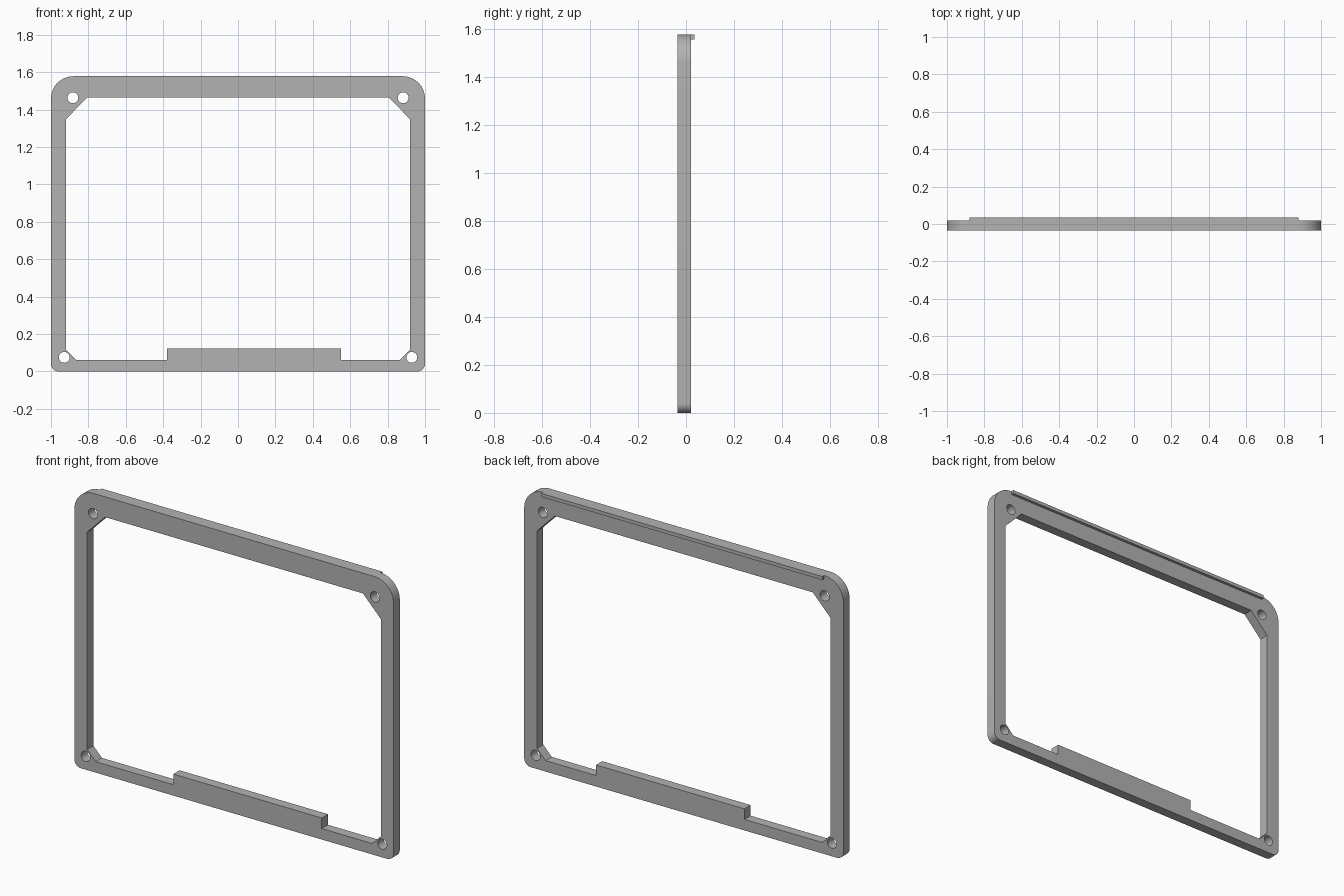
import bpy, bmesh
from math import sin, cos, pi
from mathutils import Matrix

if "Cube" in bpy.data.objects:
    bpy.data.objects.remove(bpy.data.objects["Cube"])

W, H = 1.0, 1.578            # half width, height
FRONT, BACK, LIP_BACK = -0.036, 0.02, 0.036

grey = bpy.data.materials.new("plain grey")
grey.use_nodes = True
colour = (0.45, 0.45, 0.45, 1)
grey.diffuse_color = colour
grey.node_tree.nodes["Principled BSDF"].inputs["Base Color"].default_value = colour


def arc(cx, cz, r, start, sweep, steps):
    return [(cx + r * cos(start + sweep * i / steps),
             cz + r * sin(start + sweep * i / steps)) for i in range(steps + 1)]


def circle(cx, cz, r):
    return arc(cx, cz, r, 0, 2 * pi, 32)[:-1]


def plate(name, loops, y0, y1):
    """Extrude closed x-z outlines (first outer, then openings) from y0 to y1."""
    curve = bpy.data.curves.new(name + " outline", "CURVE")
    curve.dimensions = "2D"
    curve.fill_mode = "BOTH"
    curve.extrude = (y1 - y0) / 2
    for pts in loops:
        spline = curve.splines.new("POLY")
        spline.points.add(len(pts) - 1)
        for p, (x, z) in zip(spline.points, pts):
            p.co = (x, z, 0, 1)
        spline.use_cyclic_u = True
    helper = bpy.data.objects.new(name + " helper", curve)
    bpy.context.collection.objects.link(helper)
    deps = bpy.context.evaluated_depsgraph_get()
    mesh = bpy.data.meshes.new_from_object(helper.evaluated_get(deps))
    bpy.data.objects.remove(helper)

    # Stand the plate upright and weld caps to walls
    mesh.transform(Matrix.Translation((0, (y0 + y1) / 2, 0)) @ Matrix.Rotation(pi / 2, 4, "X"))
    bm = bmesh.new()
    bm.from_mesh(mesh)
    bmesh.ops.remove_doubles(bm, verts=bm.verts, dist=1e-5)
    bmesh.ops.recalc_face_normals(bm, faces=bm.faces)
    bm.to_mesh(mesh)
    bm.free()
    mesh.name = name
    mesh.materials.clear()
    mesh.materials.append(grey)
    obj = bpy.data.objects.new(name, mesh)
    bpy.context.collection.objects.link(obj)
    bpy.ops.object.select_all(action="DESELECT")
    obj.select_set(True)
    bpy.context.view_layer.objects.active = obj
    bpy.ops.object.shade_smooth_by_angle(angle=pi / 6)
    return obj


# Outer outline: large round corners on top, small ones below
R, r = 0.12, 0.04
outer = (arc(W - R, H - R, R, 0, pi / 2, 16) + arc(R - W, H - R, R, pi / 2, pi / 2, 16)
         + arc(r - W, r, r, pi, pi / 2, 8) + arc(W - r, r, r, 1.5 * pi, pi / 2, 8))

# Window with chamfered corners and an off-centre raised tab on the sill
sill, tab, side, top = 0.062, 0.122, 0.92, 1.463
window = [(-side, 0.117), (-0.867, sill), (-0.38, sill), (-0.38, tab),
          (0.55, tab), (0.55, sill), (0.867, sill), (side, 0.117),
          (side, 1.348), (0.808, top), (-0.808, top), (-side, 1.348)]

# Screw holes in the corners
holes = [circle(s * x, z, 0.029) for s in (-1, 1) for x, z in ((0.883, 1.463), (0.929, 0.075))]

plate("frame", [outer, window] + holes, FRONT, BACK)

# Thin ledge along the top of the back
x, z = W - R, H - 0.02
plate("back_lip", [[(-x, z), (x, z), (x, H), (-x, H)]], BACK, LIP_BACK)
